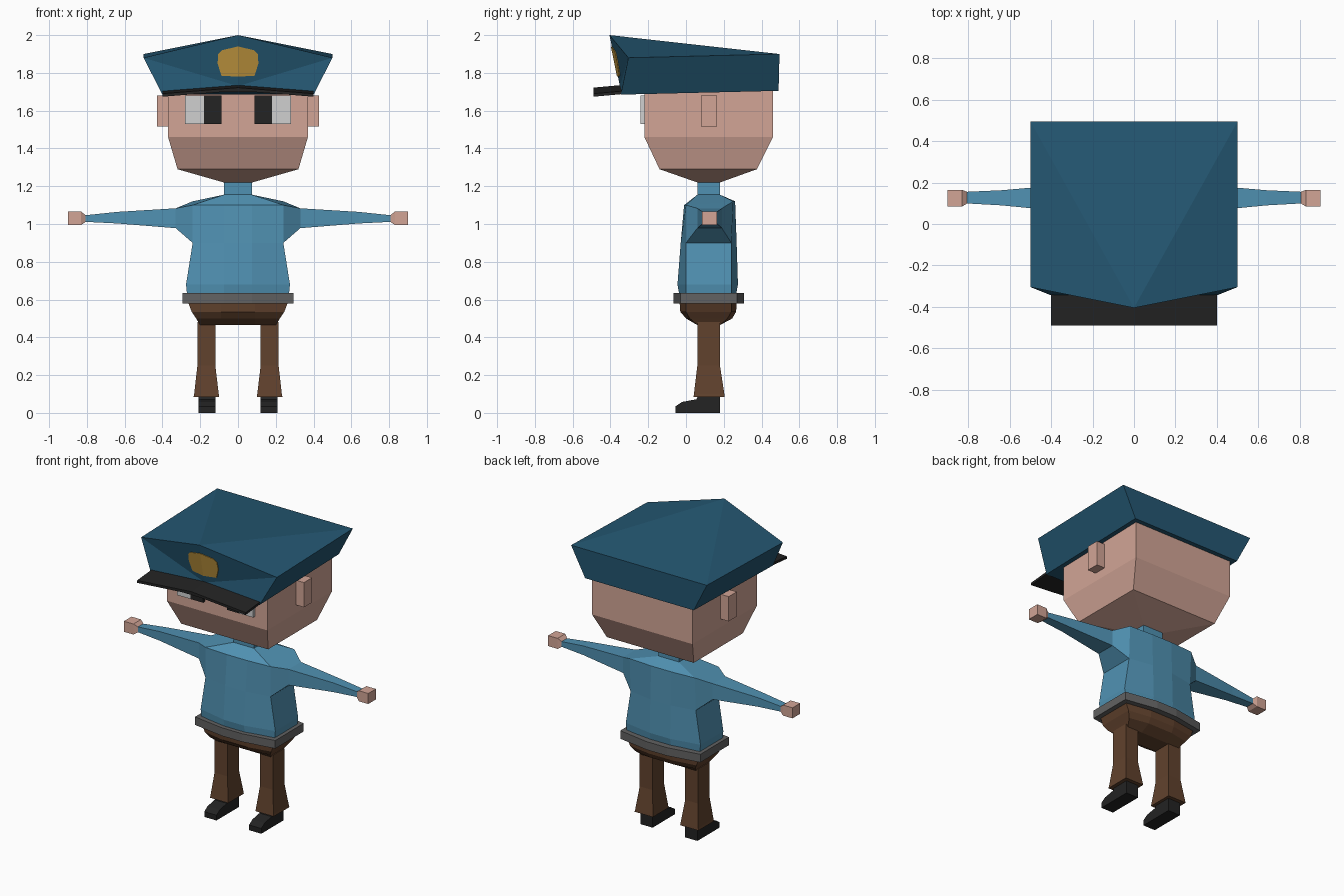
import bpy, bmesh

if "Cube" in bpy.data.objects:
    bpy.data.objects.remove(bpy.data.objects["Cube"])


def material(name, r, g, b):
    def lin(c):
        c /= 255
        return c / 12.92 if c <= 0.04045 else ((c + 0.055) / 1.055) ** 2.4
    m = bpy.data.materials.new(name)
    m.diffuse_color = (lin(r), lin(g), lin(b), 1)
    m.use_nodes = True
    m.node_tree.nodes["Principled BSDF"].inputs["Base Color"].default_value = m.diffuse_color
    return m


NAVY = material("navy cloth", 36, 87, 114)
BLUE = material("blue shirt", 80, 145, 178)
SKIN = material("skin", 210, 165, 150)
BROWN = material("brown trousers", 97, 66, 45)
GREY = material("grey belt", 98, 98, 98)
BLACK = material("black", 35, 35, 35)
WHITE = material("eye white", 208, 208, 208)
GOLD = material("gold", 194, 151, 63)


def mesh_object(name, mat, verts, faces, mirror=False):
    bm = bmesh.new()
    vs = [bm.verts.new(v) for v in verts]
    for f in faces:
        bm.faces.new([vs[i] for i in f])
    bmesh.ops.remove_doubles(bm, verts=bm.verts, dist=0.0005)
    bmesh.ops.recalc_face_normals(bm, faces=bm.faces)
    me = bpy.data.meshes.new(name)
    bm.to_mesh(me)
    bm.free()
    me.materials.append(mat)
    ob = bpy.data.objects.new(name, me)
    bpy.context.collection.objects.link(ob)
    if mirror:
        mod = ob.modifiers.new("Mirror", "MIRROR")
        mod.use_mirror_merge = False
    return ob


def loft(name, mat, rings, mirror=False):
    """Skin a list of equally long rings and cap both ends."""
    n = len(rings[0])
    faces = [list(range(n)), [(len(rings) - 1) * n + i for i in range(n)]]
    for r in range(len(rings) - 1):
        for i in range(n):
            j = (i + 1) % n
            faces.append([r * n + i, r * n + j, (r + 1) * n + j, (r + 1) * n + i])
    return mesh_object(name, mat, [v for ring in rings for v in ring], faces, mirror)


def rect(z, x0, x1, y0, y1):
    return [(x0, y0, z), (x1, y0, z), (x1, y1, z), (x0, y1, z)]


def side_rect(x, y0, y1, z0, z1):
    return [(x, y0, z0), (x, y1, z0), (x, y1, z1), (x, y0, z1)]


def box(name, mat, x0, x1, y0, y1, z0, z1, mirror=False):
    return loft(name, mat, [rect(z0, x0, x1, y0, y1), rect(z1, x0, x1, y0, y1)], mirror)


def body_ring(zf, zb, sx, y0, y1, cx, c0, c1):
    """Eight-sided ring: side corners (sx) and bulging centre panel (cx)."""
    return [(-sx, y0, zf), (-cx, c0, zf), (cx, c0, zf), (sx, y0, zf),
            (sx, y1, zb), (cx, c1, zb), (-cx, c1, zb), (-sx, y1, zb)]


# Head with tapering jaw
loft("head", SKIN, [
    rect(1.22, -.075, .075, .06, .18), rect(1.29, -.32, .32, -.14, .375),
    rect(1.46, -.37, .37, -.22, .46), rect(1.74, -.37, .37, -.22, .46)])
box("ear", SKIN, .36, .43, .08, .165, 1.515, 1.68, True)
box("eye_white", WHITE, .18, .28, -.242, -.21, 1.53, 1.68, True)
box("pupil", BLACK, .088, .18, -.242, -.21, 1.53, 1.68, True)

# Shirt and neck
loft("shirt", BLUE, [
    body_ring(.61, .61, .268, 0, .24, .075, -.033, .262),
    body_ring(.68, .68, .275, 0, .24, .075, -.045, .275),
    body_ring(.90, .90, .24, 0, .24, .075, -.028, .268),
    body_ring(1.10, 1.12, .24, 0, .25, .075, -.01, .26),
    body_ring(1.155, 1.155, .075, .06, .18, .075, .06, .18)])
box("neck", BLUE, -.075, .075, .06, .18, 1.14, 1.23)

# Sleeves and hands
loft("sleeve", BLUE, [
    [(.24, 0, .90), (.24, .24, .90), (.24, .25, 1.12), (.24, 0, 1.10)],
    side_rect(.33, .06, .19, .978, 1.083),
    side_rect(.64, .09, .163, 1.003, 1.064),
    side_rect(.82, .10, .155, 1.012, 1.045)], True)
loft("hand", SKIN, [
    side_rect(.805, .10, .155, 1.012, 1.045),
    side_rect(.83, .085, .165, .995, 1.065),
    side_rect(.90, .085, .165, .995, 1.065)], True)

# Belt and hips
loft("belt", GREY, [body_ring(z, z, .295, -.03, .27, .075, -.065, .308)
                    for z in (.58, .634)])
loft("hips", BROWN, [
    body_ring(.465, .465, .2, .06, .18, .09, .06, .18),
    body_ring(.50, .50, .222, .02, .22, .09, .0, .245),
    body_ring(.535, .535, .245, .0, .24, .09, -.03, .265),
    body_ring(.60, .60, .27, .0, .24, .09, -.035, .27)])

# Flared trouser legs and shoes
loft("trouser_leg", BROWN, [
    rect(.085, .10, .235, .04, .205), rect(.10, .102, .232, .042, .203),
    rect(.25, .12, .215, .06, .18), rect(.48, .12, .215, .06, .18)], True)
shoe = [(-.055, 0), (-.055, .035), (-.02, .058), (.055, .072), (.065, .095),
        (.18, .095), (.18, 0)]
loft("shoe", BLACK, [[(x, y, z) for y, z in shoe] for x in (.12, .21)], True)

# Peaked cap: wide tilted crown over a narrower base
PEAK, BASE = (0, -.405, 2.0), (0, -.35, 1.73)
cap = [PEAK, (.5, -.305, 1.88), (.5, .495, 1.9), (-.5, .495, 1.9), (-.5, -.305, 1.88),
       BASE, (.4, -.345, 1.685), (.4, .49, 1.705), (-.4, .49, 1.705), (-.4, -.345, 1.685)]
mesh_object("cap_crown", NAVY, cap, [
    (0, 1, 2), (0, 2, 3), (0, 3, 4),
    (0, 5, 1), (5, 6, 1), (0, 4, 5), (5, 4, 9),
    (1, 6, 7, 2), (2, 7, 8, 3), (3, 8, 9, 4), (5, 9, 8, 7, 6)])


# Visor, creased along its centre
def visor_ring(y, dz):
    return [(-.4, y, 1.674 + dz), (-.07, y, 1.70 + dz), (.07, y, 1.70 + dz), (.4, y, 1.674 + dz),
            (.4, y, 1.69 + dz), (0, y, 1.722 + dz), (-.4, y, 1.69 + dz)]


loft("cap_visor", BLACK, [visor_ring(-.49, 0), visor_ring(-.335, .014)])

# Badge plate folded over the crease of the crown front
slope = (PEAK[1] - BASE[1]) / (PEAK[2] - BASE[2])
spread = (-.305 - PEAK[1] - slope * (1.88 - PEAK[2])) / .5
outline = [(0, 1.94), (.085, 1.92), (.105, 1.90), (.108, 1.85), (.088, 1.785), (0, 1.78)]


def badge_half(s):
    return [[(s * x, PEAK[1] + slope * (z - PEAK[2]) + spread * x - d, z)
             for x, z in outline] for d in (.005, -.002)]


loft("badge_right", GOLD, badge_half(1))
loft("badge_left", GOLD, badge_half(-1))
